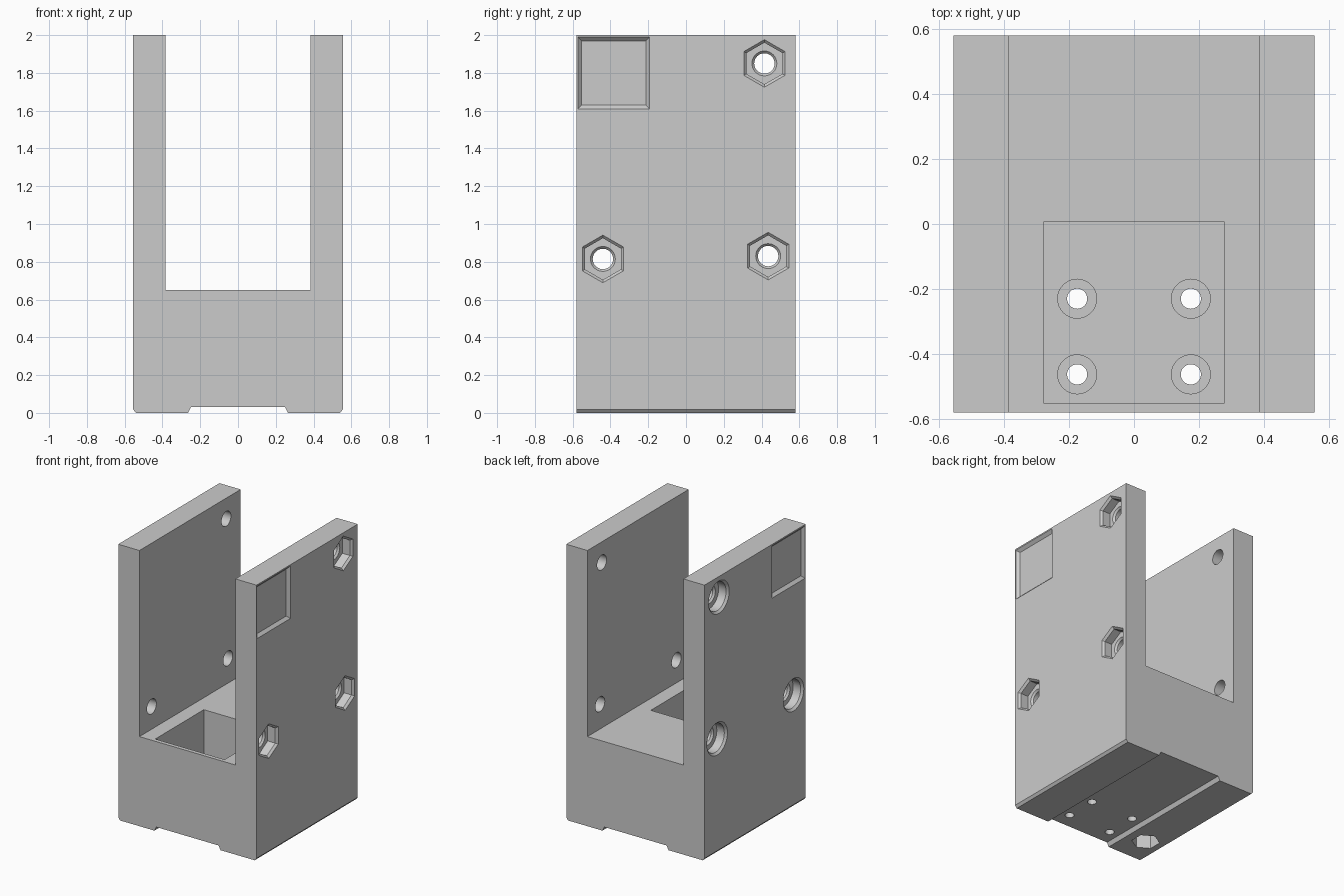
import bpy, bmesh, math
from mathutils import Vector

if "Cube" in bpy.data.objects:
    bpy.data.objects.remove(bpy.data.objects["Cube"])

grey = bpy.data.materials.new("light grey plastic")
grey.diffuse_color = (0.6, 0.6, 0.6, 1)
grey.use_nodes = True
grey.node_tree.nodes["Principled BSDF"].inputs["Base Color"].default_value = grey.diffuse_color


def make_object(name, bm):
    bmesh.ops.recalc_face_normals(bm, faces=bm.faces)
    me = bpy.data.meshes.new(name)
    bm.to_mesh(me)
    bm.free()
    ob = bpy.data.objects.new(name, me)
    bpy.context.collection.objects.link(ob)
    me.materials.append(grey)
    return ob


def loft(name, rings):
    """Closed solid through a list of equally long point rings."""
    bm = bmesh.new()
    loops = [[bm.verts.new(p) for p in ring] for ring in rings]
    n = len(loops[0])
    for a, b in zip(loops, loops[1:]):
        for i in range(n):
            j = (i + 1) % n
            bm.faces.new((a[i], a[j], b[j], b[i]))
    bm.faces.new(loops[0])
    bm.faces.new(loops[-1])
    return make_object(name, bm)


cutters = []


def cut(name, centre, inward, sections, sides, turn=0.0):
    """Stepped cutter: sections are (depth, radius) measured along inward."""
    c, d = Vector(centre), Vector(inward)
    u = Vector((0, 0, 1)) if abs(d.x) > 0.5 else Vector((0, 1, 0))
    v = d.cross(u)
    rings = []
    for t, r in sections:
        angles = [turn + math.tau * i / sides for i in range(sides)]
        rings.append([c + d * t + (u * math.cos(a) + v * math.sin(a)) * r for a in angles])
    ob = loft(name, rings)
    ob.hide_render = True
    cutters.append(ob)


# U-shaped body with chamfered feet and a shallow channel underneath
half = [(0.25, 0.03), (0.265, 0.0), (0.54, 0.0), (0.555, 0.018),
        (0.555, 2.0), (0.385, 2.0), (0.385, 0.65)]
outline = half + [(-x, z) for x, z in reversed(half)]
body = loft("bracket_body", [[(x, y, z) for x, z in outline] for y in (-0.58, 0.58)])

# Bolt holes in both walls: nut recesses on the right, round recesses on the left
for y, z in [(0.415, 1.85), (0.435, 0.83), (-0.44, 0.815)]:
    cut("nut_recess", (0.555, y, z), (-1, 0, 0),
        [(-0.02, 0.126), (0, 0.126), (0.015, 0.11), (0.075, 0.11)], 6)
    cut("bolt_head_recess", (-0.555, y, z), (1, 0, 0),
        [(-0.02, 0.118), (0, 0.118), (0.015, 0.103), (0.075, 0.103)], 32)
    for s in (1, -1):
        cut("bolt_hole", (s * 0.555, y, z), (-s, 0, 0),
            [(0.05, 0.066), (0.075, 0.066), (0.088, 0.054), (0.2, 0.054)], 32)

# Shallow square label recess near the top of both walls
for s in (1, -1):
    k = math.sqrt(2)
    cut("label_recess", (s * 0.555, -0.382, 1.8), (-s, 0, 0),
        [(-0.02, 0.19 * k), (0, 0.19 * k), (0.02, 0.17 * k)], 4, math.pi / 4)

# Deep pocket in the floor with four counterbored screw holes
cut("floor_pocket", (0, -0.2725, 0.65), (0, 0, -1),
    [(-0.1, 0.2785 * math.sqrt(2)), (0.45, 0.2785 * math.sqrt(2))], 4, math.pi / 4)
for x in (-0.175, 0.175):
    for y in (-0.23, -0.463):
        cut("screw_head_recess", (x, y, 0.25), (0, 0, -1), [(0, 0.06), (0.14, 0.06)], 32)
        cut("screw_hole", (x, y, 0.25), (0, 0, -1), [(0.1, 0.031), (0.3, 0.031)], 32)

# Blind hexagonal recess under the left foot
cut("foot_recess", (-0.41, -0.367, 0), (0, 0, 1), [(-0.05, 0.095), (0.15, 0.095)], 6)

# Cut everything out, keep the finished mesh and drop the cutters
for c in cutters:
    m = body.modifiers.new(c.name, "BOOLEAN")
    m.operation, m.solver, m.object = "DIFFERENCE", "EXACT", c
bpy.context.view_layer.update()
done = bpy.data.meshes.new_from_object(body.evaluated_get(bpy.context.evaluated_depsgraph_get()))
body.modifiers.clear()
body.data = done
for c in cutters:
    bpy.data.objects.remove(c)

bpy.context.view_layer.objects.active = body
body.select_set(True)
bpy.ops.object.shade_smooth_by_angle(angle=math.radians(25))
